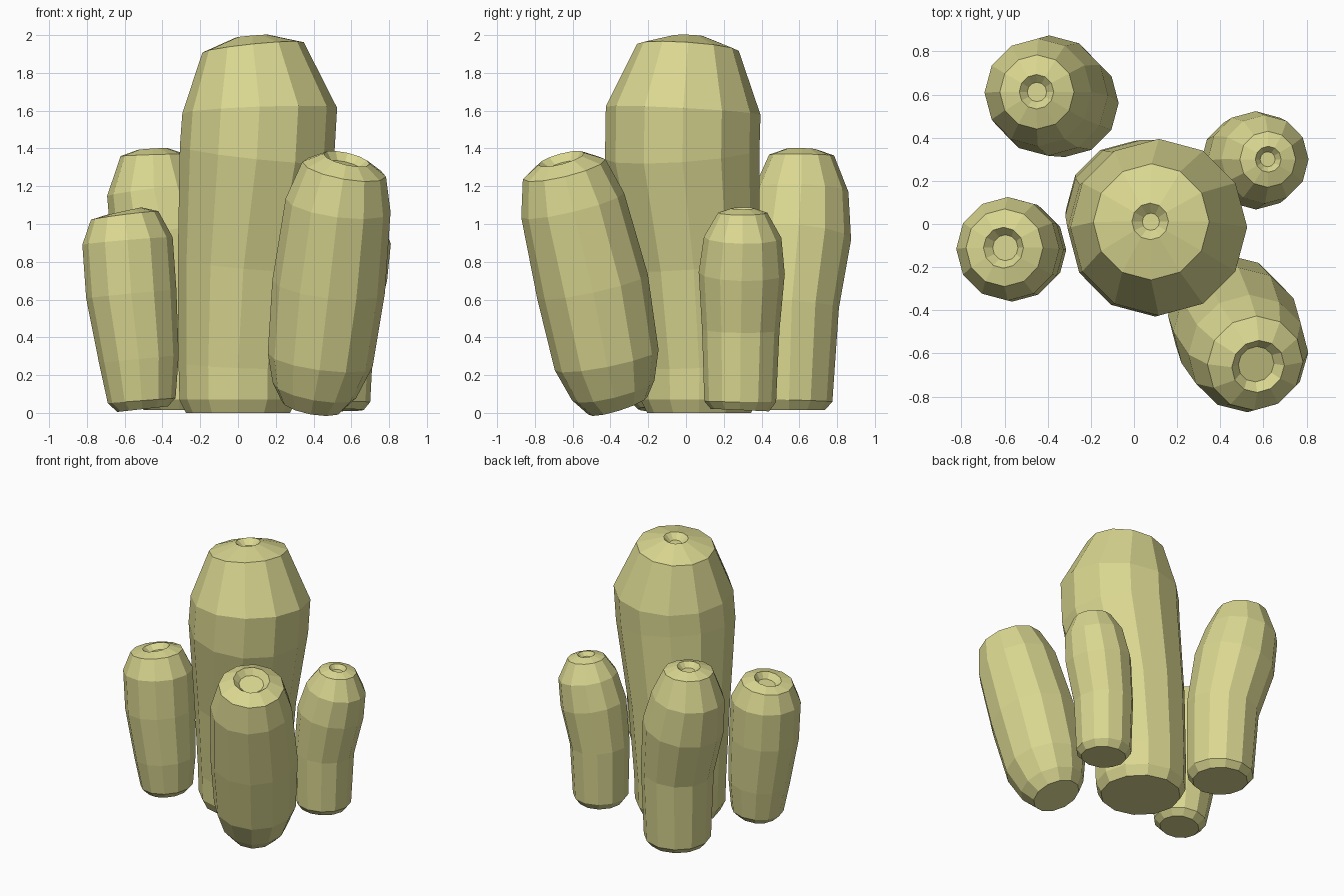
import bpy, bmesh
from math import cos, sin, pi
from mathutils import Vector

SIDES = 12
mat = bpy.data.materials.new("pale_olive")
mat.diffuse_color = (0.70, 0.68, 0.28, 1)


def column(name, rings, dimple_r, dimple_depth):
    """Loft 12-sided rings (x, y, z, radius) along a bent spine, with a dimpled top."""
    pts = [Vector(r[:3]) for r in rings]
    n = len(pts)
    loops = []
    for i, p in enumerate(pts):
        t = (pts[min(i + 1, n - 1)] - pts[max(i - 1, 0)]).normalized()
        loops.append((p, t, rings[i][3]))
    # sunken dimple in the top
    top, t, _ = loops[-1]
    loops.append((top - t * dimple_depth, t, dimple_r))

    bm = bmesh.new()
    up = Vector((0, 0, 1))
    prev = None
    for i, (p, t, r) in enumerate(loops):
        q = up.rotation_difference(t)
        ring = [bm.verts.new(p + q @ Vector((r * cos(2 * pi * k / SIDES),
                                             r * sin(2 * pi * k / SIDES), 0)))
                for k in range(SIDES)]
        if prev is None:
            bm.faces.new(ring[::-1])
        else:
            for k in range(SIDES):
                j = (k + 1) % SIDES
                bm.faces.new((prev[k], prev[j], ring[j], ring[k]))
        prev = ring
    bm.faces.new(prev)
    me = bpy.data.meshes.new(name)
    bm.to_mesh(me)
    bm.free()
    me.materials.append(mat)
    ob = bpy.data.objects.new(name, me)
    bpy.context.collection.objects.link(ob)


# tall middle column
column("centre_column", [
    (0, 0.07, 0, 0.275), (0, 0.07, 0.07, 0.31), (0, 0.07, 0.25, 0.315),
    (0.03, 0.04, 0.79, 0.35), (0.10, -0.02, 1.37, 0.41), (0.115, -0.015, 1.60, 0.41),
    (0.08, 0.01, 1.935, 0.27), (0.075, 0.012, 1.995, 0.085)], 0.04, 0.04)

# leaning column at front right
column("front_right_column", [
    (0.39, -0.36, 0.04, 0.165), (0.405, -0.385, 0.12, 0.225), (0.435, -0.42, 0.28, 0.28),
    (0.48, -0.495, 0.67, 0.30), (0.53, -0.60, 1.10, 0.28),
    (0.562, -0.645, 1.29, 0.225), (0.575, -0.66, 1.345, 0.125)], 0.085, 0.04)

# short column at the left
column("left_column", [
    (-0.505, -0.12, 0.02, 0.135), (-0.51, -0.12, 0.065, 0.18), (-0.525, -0.12, 0.285, 0.212),
    (-0.565, -0.12, 0.63, 0.24), (-0.585, -0.115, 0.91, 0.24),
    (-0.60, -0.11, 1.045, 0.18), (-0.605, -0.11, 1.068, 0.095)], 0.06, 0.04)

# column at the back left
column("back_left_column", [
    (-0.31, 0.545, 0.015, 0.19), (-0.31, 0.545, 0.065, 0.23), (-0.32, 0.56, 0.57, 0.25),
    (-0.395, 0.595, 0.94, 0.28), (-0.445, 0.61, 1.18, 0.25),
    (-0.45, 0.612, 1.365, 0.172), (-0.452, 0.613, 1.397, 0.08)], 0.045, 0.035)

# short column at the back right
column("back_right_column", [
    (0.51, 0.285, 0.015, 0.155), (0.51, 0.287, 0.06, 0.19), (0.515, 0.29, 0.44, 0.205),
    (0.565, 0.295, 0.74, 0.228), (0.607, 0.30, 0.93, 0.205),
    (0.62, 0.30, 1.06, 0.13), (0.622, 0.30, 1.083, 0.06)], 0.035, 0.03)
